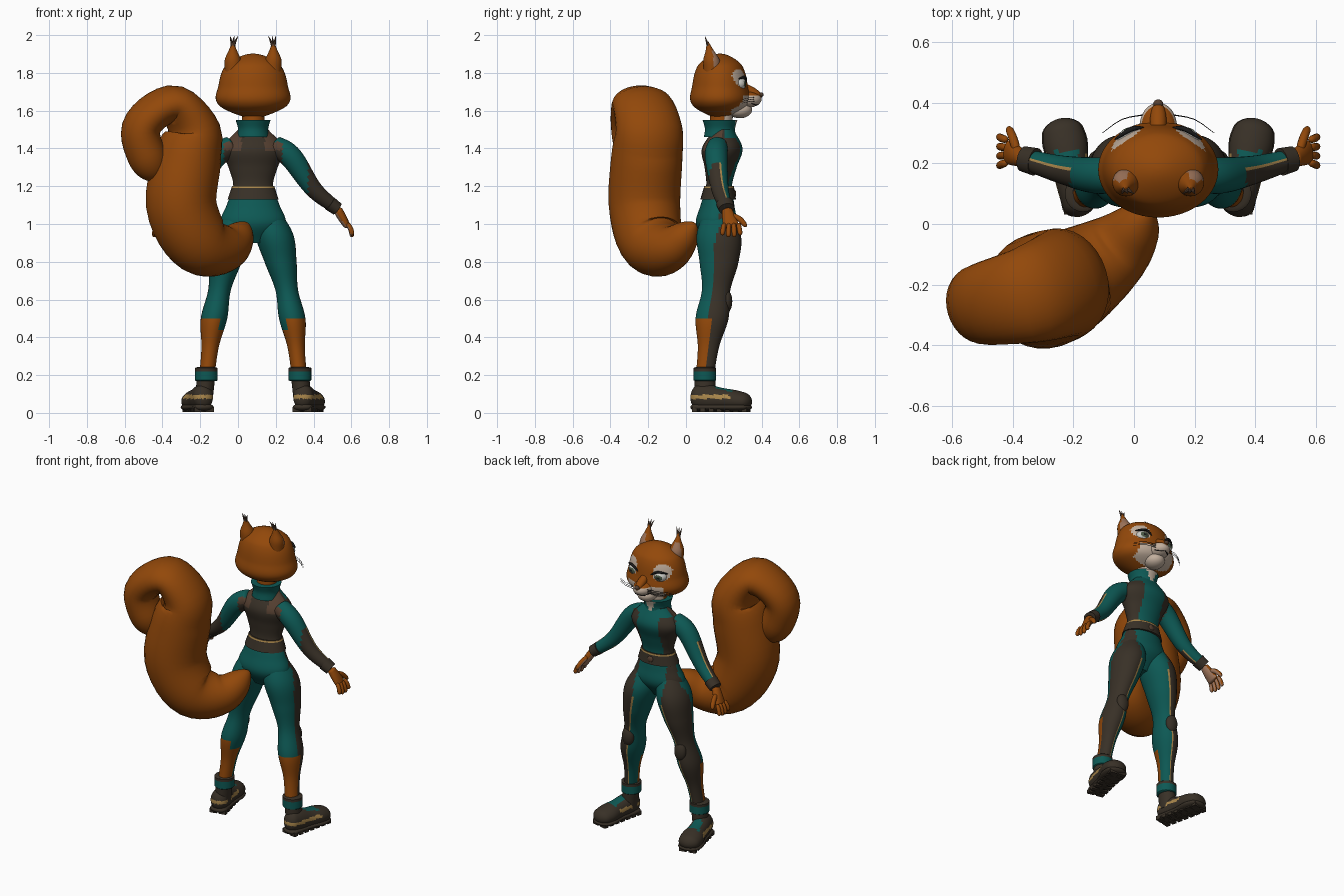
import bpy, bmesh, math
from mathutils import Vector, Matrix

if "Cube" in bpy.data.objects:
    bpy.data.objects.remove(bpy.data.objects["Cube"])

RIGHT, FORWARD, UP = Vector((1, 0, 0)), Vector((0, 1, 0)), Vector((0, 0, 1))
MIDLINE = .08
COLOURS = {
    "orange_fur": (.29, .065, .003), "teal_suit": (.004, .1, .09), "dark_brown": (.04, .03, .02),
    "taupe": (.09, .05, .03), "tan_trim": (.4, .24, .07), "cream_fur": (.54, .43, .34),
    "pink_skin": (.33, .17, .1), "black": (.01, .01, .01), "iris_green": (.07, .1, .06),
    "eye_white": (.6, .6, .56)}
materials = {}
for title, rgb in COLOURS.items():
    material = materials[title] = bpy.data.materials.new(title)
    material.use_nodes = True
    material.diffuse_color = (*rgb, 1)
    shader = next(node for node in material.node_tree.nodes if node.type == "BSDF_PRINCIPLED")
    shader.inputs["Base Color"].default_value = (*rgb, 1)
parts = []


def finish(name, bm, colour, mirror):
    """Colour is a material name, or a rule taking a face's centre and normal."""
    bmesh.ops.recalc_face_normals(bm, faces=bm.faces)
    mesh = bpy.data.meshes.new(name)
    used = []
    for face in bm.faces:
        key = colour if isinstance(colour, str) else colour(face.calc_center_median(), face.normal)
        if key not in used:
            used.append(key)
            mesh.materials.append(materials[key])
        face.material_index = used.index(key)
    bm.to_mesh(mesh)
    bm.free()
    part = bpy.data.objects.new(name, mesh)
    part.location.x = MIDLINE
    bpy.context.collection.objects.link(part)
    if mirror:
        part.modifiers.new("Mirror", "MIRROR").use_mirror_merge = False
    parts.append(part)


def sample(values, t):
    """Smooth curve through evenly spaced values."""
    padded = [2 * values[0] - values[1], *values, 2 * values[-1] - values[-2]]
    spans = len(values) - 1
    i = min(int(t * spans), spans - 1)
    t = t * spans - i
    a, b, c, d = padded[i:i + 4]
    return b + (c - a + (2 * a - 5 * b + 4 * c - d + (3 * (b - c) + d - a) * t) * t) * t / 2


def skin(name, path, radii, colour, squash=(1, 1), ref=RIGHT, seg=24, rings=24,
         level=False, dome=0, mirror=False):
    """Oval rings along a path: radii lie along ref, squash scales the other axis."""
    path = [Vector(point) for point in path]
    bm = bmesh.new()
    loops = []
    for i in range(rings + 1):
        t = (1 - math.cos(math.pi * i / rings)) / 2
        centre, radius = sample(path, t), sample(radii, t)
        end = min(t, 1 - t)
        if end < dome:
            radius *= max(.05, math.sqrt(1 - (1 - end / dome) ** 2))
        ahead, behind = sample(path, min(1, t + .01)), sample(path, max(0, t - .01))
        along = UP if level else (ahead - behind).normalized()
        side = (ref - along * ref.dot(along)).normalized()
        other = along.cross(side) * sample(squash, t)
        turns = [math.tau * k / seg for k in range(seg)]
        loops.append([bm.verts.new(centre + radius * (side * math.cos(a) + other * math.sin(a)))
                      for a in turns])
    for low, high in zip(loops, loops[1:]):
        for k in range(seg):
            bm.faces.new((low[k], low[k - 1], high[k - 1], high[k]))
    bm.faces.new(loops[0])
    bm.faces.new(loops[-1])
    finish(name, bm, colour, mirror)


def blob(name, centre, radii, colour, mirror=False, tilt=0):
    bm = bmesh.new()
    place = Matrix.Translation(centre) @ Matrix.Rotation(tilt, 4, "X") @ Matrix.Diagonal((*radii, 1))
    bmesh.ops.create_uvsphere(bm, u_segments=32, v_segments=20, radius=1, matrix=place)
    finish(name, bm, colour, mirror)


# Torso, neck, collar and belt
def torso_rule(centre, normal):
    across = abs(centre.x)
    if centre.z < 1.15:
        return "dark_brown" if across > .1 and abs(normal.x) + normal.y > 1.1 else "teal_suit"
    if normal.y < .1:
        return "taupe" if centre.z > 1.39 and across > .06 and normal.y < -.1 else "dark_brown"
    return "dark_brown" if across > .075 and centre.z < 1.45 else "teal_suit"


def throat_rule(centre, normal):
    return "cream_fur" if normal.y > .3 else "orange_fur"


def collar_rule(centre, normal):
    notch = centre.y > .2 and abs(centre.x) < (centre.z - 1.47) * .5
    return "cream_fur" if notch else "teal_suit"


def belt_rule(centre, normal):
    return "tan_trim" if centre.z > 1.19 and normal.z < .9 else "dark_brown"


skin("torso", [(0, .15, .9), (0, .2, 1.5)], [.07, .17, .14, .105, .13, .165, .08], torso_rule,
     squash=(.6, .65, .65), seg=64, rings=56, level=True)
skin("neck", [(0, .18, 1.45), (0, .19, 1.6)], [.06, .06], throat_rule)
skin("collar", [(0, .18, 1.46), (0, .18, 1.55)], [.085, .08, .092], collar_rule, seg=40, level=True)
skin("belt", [(0, .17, 1.13), (0, .175, 1.2)], [.135, .112], belt_rule, squash=(.7, .7), level=True)
blob("belt_buckle", (0, .256, 1.16), (.02, .01, .02), "taupe")


# Legs with outer panels, seams and bare calves
def leg_rule(centre, normal):
    if centre.z < .5 and normal.y < .05:
        return "teal_suit" if centre.z > .43 and normal.x < -.6 else "orange_fur"
    facing = normal.x + normal.y
    limit = .75 + max(0, centre.z - .85) * 1.5
    if facing > limit:
        return "dark_brown"
    seam = facing > limit - .12 and normal.y > 0 and centre.z < .9
    return "tan_trim" if seam else "teal_suit"


skin("legs", [(.245, .1, .2), (.207, .138, .5), (.145, .175, .8), (.075, .165, 1.1)],
     [.04, .046, .07, .06, .085, .1, .045], leg_rule, squash=(1.2, 1.25, 1.1), seg=48, rings=64,
     level=True, mirror=True)
blob("knee_pads", (.19, .215, .59), (.04, .03, .06), "dark_brown", mirror=True)

# Boots: uppers, shafts, cuffs, soles and treads
HEEL, TOE = Vector((.255, .025, 0)), Vector((.325, .348, 0))
ACROSS = (TOE - HEEL).cross(UP).normalized()


def boot_rule(centre, normal):
    if .074 < centre.z < .096 and centre.y < .23:
        return "tan_trim"
    return "teal_suit" if normal.z > .85 and .15 < centre.y < .24 else "dark_brown"


def cuff_rule(centre, normal):
    return "dark_brown" if centre.z > .22 else "teal_suit"


skin("boot_uppers", [HEEL + UP * .09, TOE + UP * .055], [.06, .07, .06, .055, .04], boot_rule,
     squash=(.8, .8, 1, 1.3, 1.4), ref=UP, seg=48, rings=32, dome=.12, mirror=True)
skin("boot_shafts", [(.26, .1, .07), (.245, .1, .24)], [.046, .05], "dark_brown",
     squash=(1.2, 1.1), level=True, mirror=True)
skin("boot_cuffs", [(.248, .1, .165), (.248, .1, .245)], [.06, .06], cuff_rule,
     level=True, dome=.1, mirror=True)
skin("boot_soles", [HEEL + UP * .03, TOE + UP * .03], [.055, .055, .06, .075, .06], "dark_brown",
     squash=(.4, .3), ref=ACROSS, dome=.12, mirror=True)
treads = bmesh.new()
turn = Matrix.Rotation(math.atan2(ACROSS.y, ACROSS.x), 4, "Z")
for i in range(7):
    for sign in (-1, 1):
        spot = HEEL.lerp(TOE, (i + .7) / 7.4) + ACROSS * sign * .03 + UP * .018
        box = Matrix.Translation(spot) @ turn @ Matrix.Diagonal((.045, .028, .025, 1))
        bmesh.ops.create_cube(treads, size=1, matrix=box)
finish("boot_treads", treads, "dark_brown", True)


# Arms, wrist cuffs and hands
def arm_rule(centre, normal):
    if centre.x < .155 and normal.z < .6:
        return "taupe" if normal.y < -.3 and centre.z > 1.39 else "dark_brown"
    if centre.x < .29 or normal.y > .4:
        return "teal_suit"
    return "tan_trim" if normal.y > .28 else "dark_brown"


def hand_rule(centre, normal):
    return "pink_skin" if normal.x + normal.z < -.8 else "orange_fur"


WRIST, KNUCKLES = Vector((.445, .215, 1.08)), Vector((.5, .24, .985))
skin("arms", [(.1, .17, 1.42), (.2, .16, 1.355), (.32, .18, 1.185), WRIST],
     [.055, .06, .046, .033], arm_rule, ref=FORWARD, seg=32, rings=40, dome=.06, mirror=True)
skin("wrist_cuffs", [(.405, .205, 1.11), WRIST], [.046, .042], "dark_brown",
     squash=(.85, .85), ref=FORWARD, mirror=True)
skin("palms", [WRIST, KNUCKLES], [.026, .036, .042], hand_rule, squash=(.9, .4),
     ref=FORWARD, dome=.1, mirror=True)
for i, finger in enumerate(("little", "ring", "middle", "index")):
    spread = (i - 1.5) * .025
    root = KNUCKLES + FORWARD * spread + UP * .02
    tip = Vector((.525, .24 + spread * 1.3, .94 - .01 * (i in (1, 2))))
    bend = (root + tip) / 2 + RIGHT * .005
    skin(finger + "_fingers", [root, bend, tip], [.012, .013, .012], hand_rule,
         seg=12, rings=12, dome=.2, mirror=True)
skin("thumbs", [(.465, .235, 1.05), (.48, .285, 1.025), (.495, .32, .985)], [.014, .015, .012],
     hand_rule, seg=12, rings=12, dome=.2, mirror=True)


# Head, muzzle and nose
def head_rule(centre, normal):
    across = abs(centre.x)
    cheek = centre.y > .24 and centre.z < 1.68 and across < .13
    patch = centre.y > .24 and math.hypot(across - .105, centre.z - 1.77) < .05
    return "cream_fur" if cheek or patch else "orange_fur"


def muzzle_rule(centre, normal):
    return "orange_fur" if normal.z > .6 else "cream_fur"


skin("head", [(0, .18, 1.56), (0, .18, 1.902)], [.1, .193, .184, .16, .1], head_rule,
     squash=(.8, .8), seg=72, rings=64, level=True, dome=.2)
blob("muzzle", (0, .32, 1.66), (.062, .08, .045), muzzle_rule)
blob("chin", (0, .285, 1.605), (.06, .065, .045), "cream_fur")
blob("nose_bridge", (0, .34, 1.705), (.027, .07, .025), "orange_fur", tilt=-.5)
blob("nose", (0, .397, 1.685), (.016, .014, .012), "taupe")
skin("mouth", [(0, .385, 1.635), (.03, .37, 1.63), (.05, .345, 1.64)], [.003, .003], "black",
     seg=6, rings=8, ref=UP, mirror=True)


# Eyes, lashes and whiskers
def eye_rule(centre, normal):
    gaze = normal.dot(FORWARD + RIGHT * .2)
    return "black" if gaze > .98 else "iris_green" if gaze > .85 else "eye_white"


blob("eyes", (.09, .277, 1.742), (.044, .042, .036), eye_rule, mirror=True)
skin("upper_lashes", [(.045, .318, 1.75), (.09, .312, 1.777), (.145, .278, 1.768)], [.004, .008, .004],
     "black", ref=UP, seg=8, dome=.2, mirror=True)
for i in range(3):
    drop = UP * i * -.01
    skin("whiskers_" + "abc"[i], [drop + Vector(p) for p in ((.05, .36, 1.67), (.12, .345, 1.67), (.185, .3, 1.66))],
         [.002, .001], "black", ref=UP, seg=4, rings=8, mirror=True)


# Ears with tip tufts
def ear_rule(centre, normal):
    inner = normal.dot(FORWARD + RIGHT / 2) > .7 and centre.z < 1.92
    return "pink_skin" if inner else "orange_fur"


skin("ears", [(.1, .14, 1.77), (.107, .135, 1.87), (.107, .115, 1.965)], [.045, .046, .043, .022, .004],
     ear_rule, seg=32, level=True, mirror=True)
for i, lean in enumerate((-.02, 0, .02)):
    skin("ear_tufts_" + "abc"[i], [(.108, .12, 1.93), (.105 + lean / 2, .11, 1.965), (.1 + lean, .1, 1.995)],
         [.01, .006, .001], "taupe", seg=6, rings=8, mirror=True)

# Curled bushy tail, swinging backwards as it leaves the hips
curl = [(.05, 1), (-.05, .88), (-.2, .9), (-.3, 1.1), (-.265, 1.35), (-.235, 1.5),
        (-.35, 1.635), (-.515, 1.5), (-.43, 1.23)]
skin("tail", [(x - MIDLINE, .23 * math.exp(5 * x) + .07 * x - .25, z) for x, z in curl],
     [.05, .12, .17, .19, .19, .18, .16, .13, .1], "orange_fur",
     squash=(1, 1, .93, .63, 1), ref=FORWARD - RIGHT * .3, seg=32, rings=64, dome=.06)

bpy.ops.object.select_all(action="DESELECT")
for part in parts:
    part.select_set(True)
bpy.context.view_layer.objects.active = parts[0]
bpy.ops.object.shade_smooth_by_angle(angle=math.radians(45))
